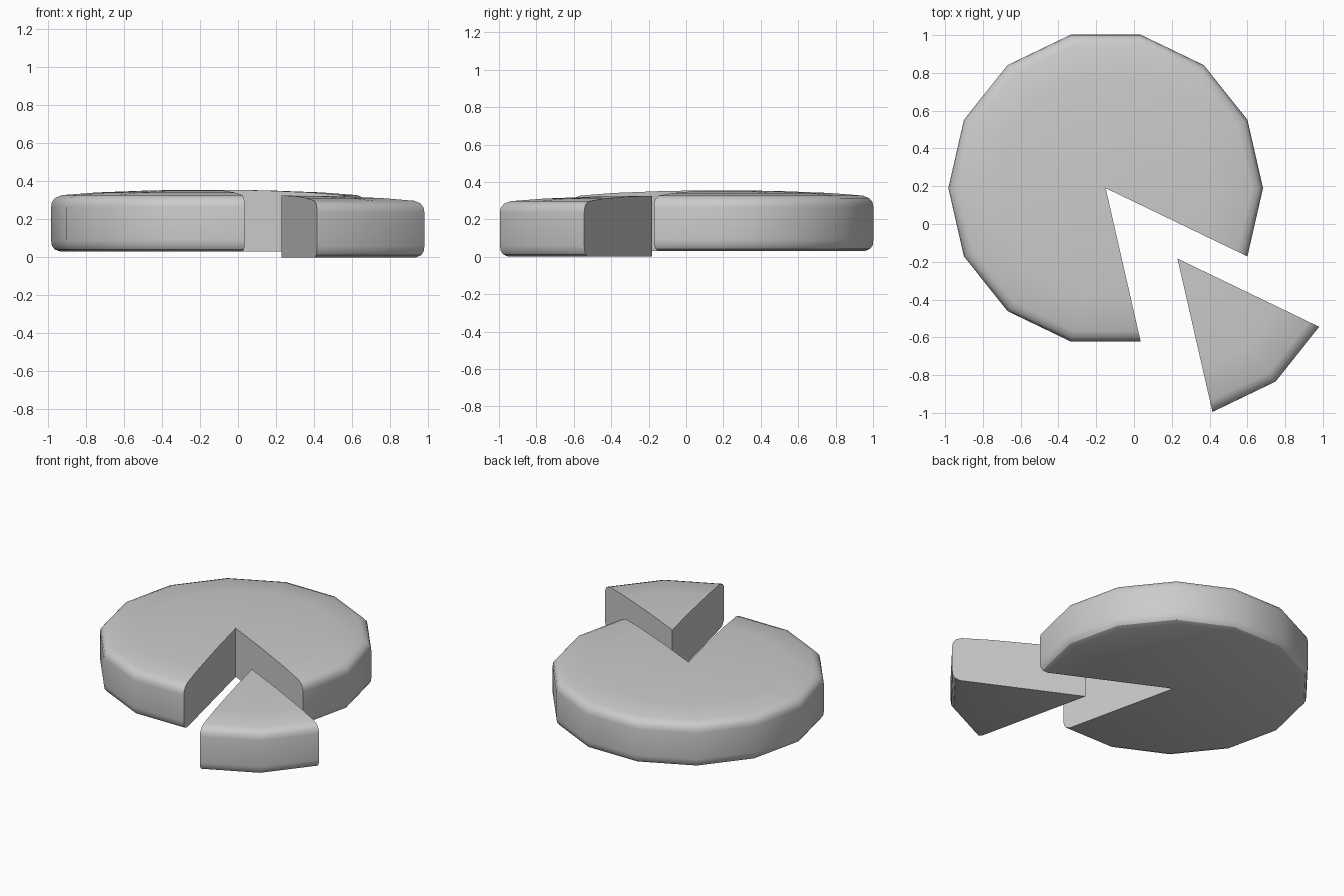
import bpy, bmesh
from math import cos, sin, pi

if "Cube" in bpy.data.objects:
    bpy.data.objects.remove(bpy.data.objects["Cube"])

SIDES = 14
# Radius / height profile from bottom centre to top centre
PROFILE = [(0, 0), (0.785, 0), (0.815, 0.012), (0.829, 0.032), (0.833, 0.06),
           (0.833, 0.235), (0.828, 0.262), (0.81, 0.283), (0.775, 0.297),
           (0.59, 0.311), (0.30, 0.322), (0, 0.325)]


def wheel_sector(name, first, last, centre):
    """Sweep the profile through whole facets and close both cut faces."""
    bm = bmesh.new()
    bottom = bm.verts.new((0, 0, PROFILE[0][1]))
    top = bm.verts.new((0, 0, PROFILE[-1][1]))
    columns = []
    for k in range(first, last + 1):
        a = 2 * pi * k / SIDES
        ring = [bm.verts.new((r * cos(a), r * sin(a), z)) for r, z in PROFILE[1:-1]]
        columns.append([bottom] + ring + [top])
    for a, b in zip(columns, columns[1:]):
        for i in range(len(PROFILE) - 1):
            quad = [a[i], b[i], b[i + 1], a[i + 1]]
            bm.faces.new(list(dict.fromkeys(quad)))
    # Flat cut walls
    bm.faces.new(columns[0])
    bm.faces.new(columns[-1][::-1])
    bmesh.ops.recalc_face_normals(bm, faces=bm.faces[:])
    mesh = bpy.data.meshes.new(name)
    bm.to_mesh(mesh)
    bm.free()
    obj = bpy.data.objects.new(name, mesh)
    obj.location = centre
    bpy.context.collection.objects.link(obj)
    bpy.ops.object.select_all(action='DESELECT')
    obj.select_set(True)
    bpy.context.view_layer.objects.active = obj
    bpy.ops.object.shade_smooth_by_angle(angle=pi / 6)
    return obj


# Large wheel with a two-facet notch
wheel_sector("cheese_wheel", -1, 11, (-0.15, 0.19, 0.03))
# Removed wedge, pulled outward and slightly lower
wheel_sector("cheese_slice", 11, 13, (0.23, -0.183, 0))
